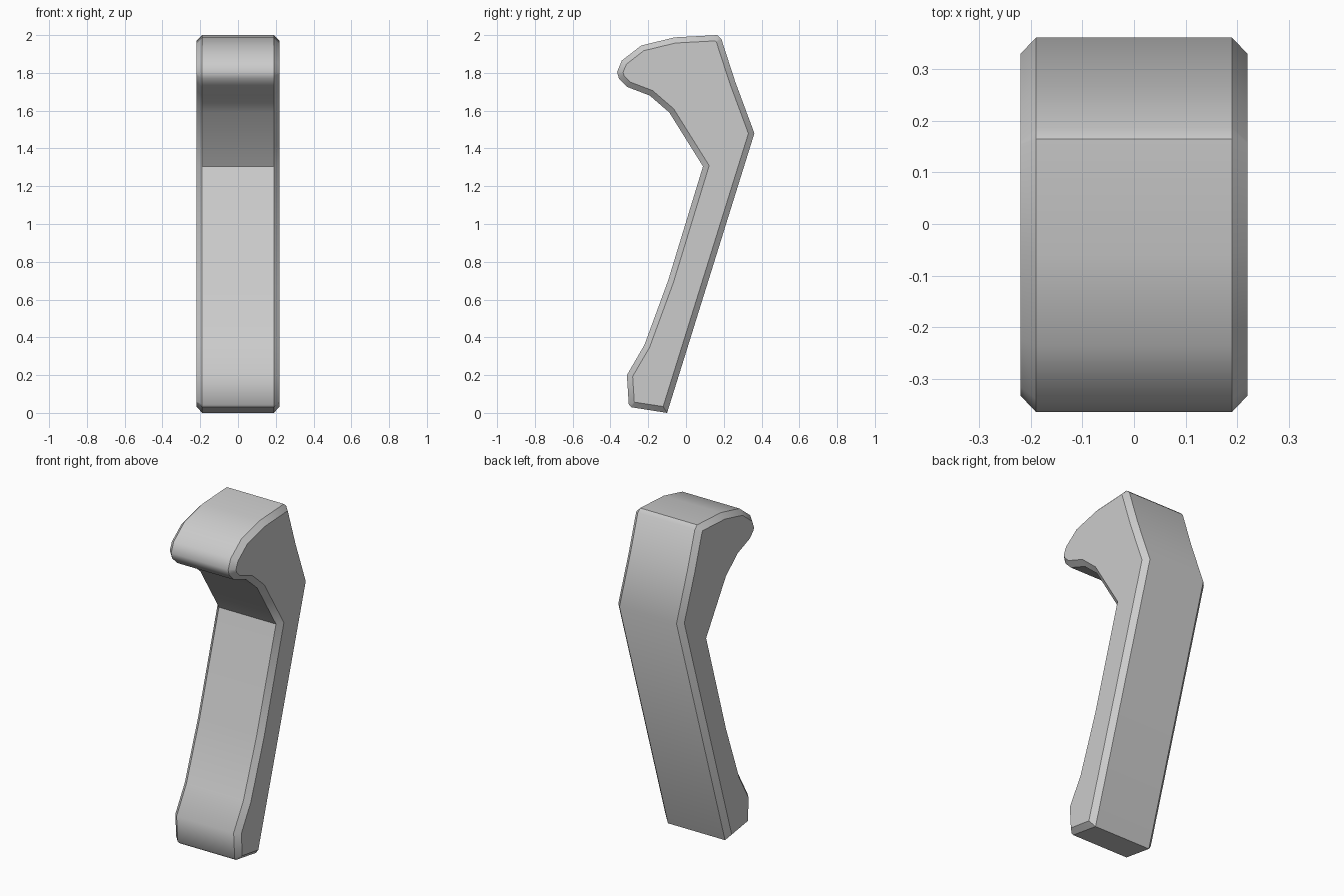
import bpy
import bmesh
import math

cube = bpy.data.objects.get("Cube")
if cube:
    bpy.data.objects.remove(cube, do_unlink=True)

HALF_WIDTH = 0.22
CHAMFER = 0.03

# Side profile as (y, z): back edge, foot, front edge, hooked head
profile = [
    (0.165, 2.0), (0.187, 1.98), (0.26, 1.755), (0.362, 1.48), (-0.10, 0.0),
    (-0.29, 0.03), (-0.303, 0.045), (-0.313, 0.20), (-0.22, 0.36), (-0.095, 0.70),
    (0.09, 1.305), (-0.088, 1.59), (-0.192, 1.68), (-0.31, 1.725),
    (-0.355, 1.77), (-0.365, 1.805), (-0.34, 1.865), (-0.237, 1.945),
    (-0.06, 1.988),
]

# One neutral grey
grey = bpy.data.materials.new("grey")
grey.use_nodes = True
colour = (0.6, 0.6, 0.6, 1.0)
grey.diffuse_color = colour
grey.node_tree.nodes["Principled BSDF"].inputs["Base Color"].default_value = colour

# Extrude the profile across x, then inset and push out both sides as chamfers
bm = bmesh.new()
core = HALF_WIDTH - CHAMFER
side = bm.faces.new([bm.verts.new((-core, y, z)) for y, z in profile])
extruded = bmesh.ops.extrude_face_region(bm, geom=[side], use_keep_orig=True)
moved = [v for v in extruded["geom"] if isinstance(v, bmesh.types.BMVert)]
bmesh.ops.translate(bm, verts=moved, vec=(2 * core, 0, 0))
bmesh.ops.recalc_face_normals(bm, faces=bm.faces)
caps = [f for f in bm.faces if len(f.verts) == len(profile)]
bmesh.ops.inset_individual(bm, faces=caps, thickness=CHAMFER, depth=CHAMFER,
                           use_even_offset=True)
bmesh.ops.recalc_face_normals(bm, faces=bm.faces)

mesh = bpy.data.meshes.new("hooked_handle")
bm.to_mesh(mesh)
bm.free()
mesh.materials.append(grey)
handle = bpy.data.objects.new("hooked_handle", mesh)
bpy.context.collection.objects.link(handle)

# Smooth the gentle bends, keep the chamfers crisp
bpy.ops.object.select_all(action="DESELECT")
handle.select_set(True)
bpy.context.view_layer.objects.active = handle
bpy.ops.object.shade_smooth_by_angle(angle=math.radians(40))
